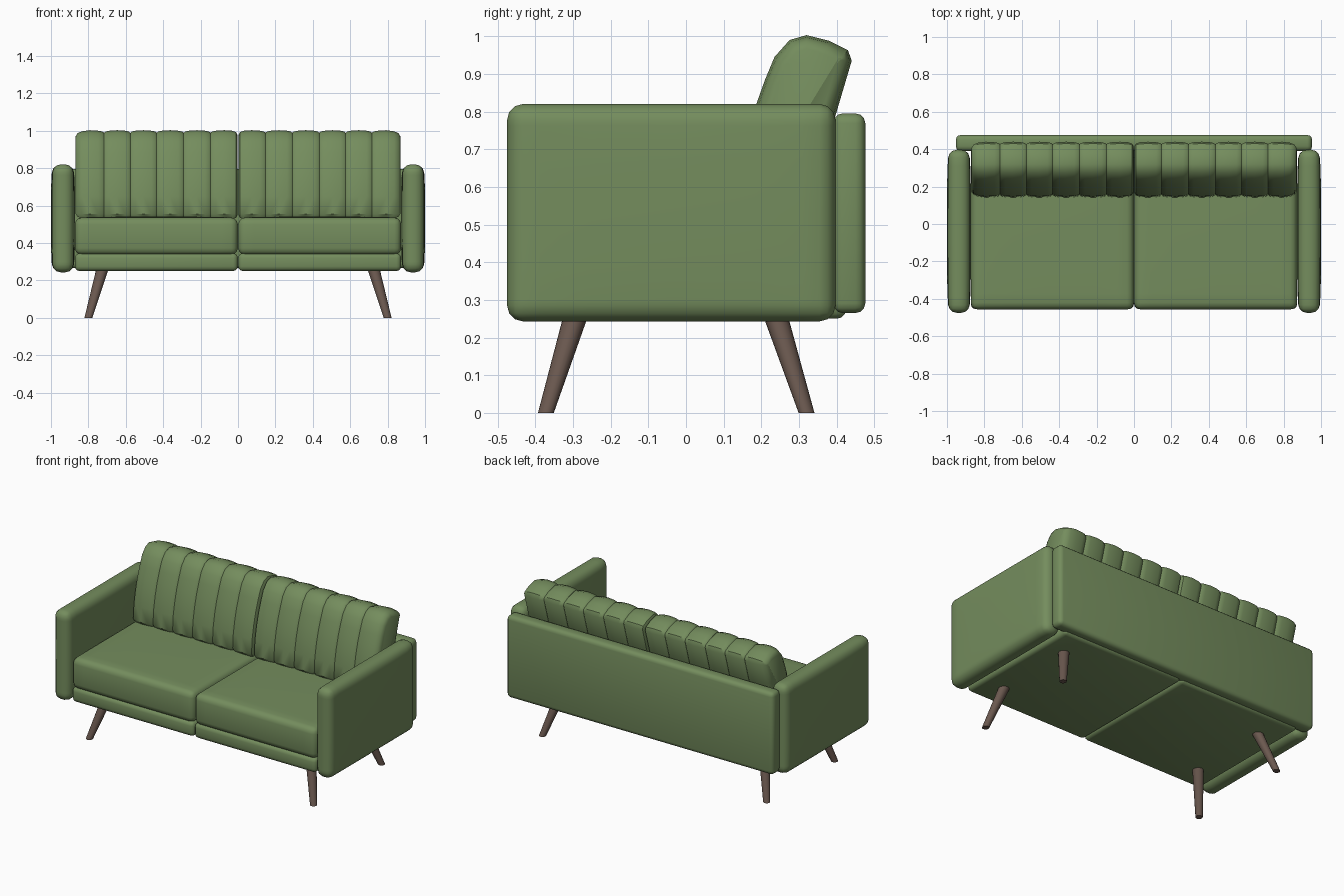
import bpy, bmesh, math
from mathutils import Vector

if "Cube" in bpy.data.objects:
    bpy.data.objects.remove(bpy.data.objects["Cube"])


def material(name, rgb):
    m = bpy.data.materials.new(name)
    m.diffuse_color = (*rgb, 1)
    m.use_nodes = True
    m.node_tree.nodes["Principled BSDF"].inputs["Base Color"].default_value = m.diffuse_color
    return m


GREEN = material("green_fabric", (0.175, 0.265, 0.110))
WOOD = material("brown_wood", (0.145, 0.098, 0.078))


def finish(name, bm, mat, mirror=True, angle=40):
    """Turn a bmesh into a smooth object, optionally mirrored over x."""
    bmesh.ops.recalc_face_normals(bm, faces=bm.faces[:])
    for f in bm.faces:
        f.smooth = True
    for e in bm.edges:
        if len(e.link_faces) == 2:
            e.smooth = e.calc_face_angle(0) < math.radians(angle)
    me = bpy.data.meshes.new(name)
    bm.to_mesh(me)
    bm.free()
    me.materials.append(mat)
    ob = bpy.data.objects.new(name, me)
    bpy.context.collection.objects.link(ob)
    if mirror:
        mod = ob.modifiers.new("mirror", 'MIRROR')
        mod.use_mirror_merge = False
    return ob


def padded_box(name, lo, hi, bevel, axis=2, puff=0.0, mirror=True):
    """Rounded box whose faces along one axis swell outward by puff."""
    lo, hi = Vector(lo), Vector(hi)
    c, h = (lo + hi) / 2, (hi - lo) / 2
    bm = bmesh.new()
    bmesh.ops.create_cube(bm, size=2)
    for v in bm.verts:
        v.co = Vector([c[i] + v.co[i] * h[i] for i in range(3)])
    bmesh.ops.bevel(bm, geom=bm.edges[:], offset=bevel, segments=3,
                    profile=0.5, affect='EDGES')
    others = [i for i in range(3) if i != axis]
    if puff:
        for i in others:
            n = Vector([float(i == k) for k in range(3)])
            for t in (-0.8, -0.5, 0, 0.5, 0.8):
                p = c + n * h[i] * t
                bmesh.ops.bisect_plane(bm, geom=bm.verts[:] + bm.edges[:] + bm.faces[:],
                                       plane_co=p, plane_no=n)
        for v in bm.verts:
            w = 1.0
            for i in others:
                w *= 1 - min(1, abs((v.co[i] - c[i]) / h[i])) ** 4
            v.co[axis] += puff * w * (v.co[axis] - c[axis]) / h[axis]
    return finish(name, bm, GREEN, mirror)


# Upholstered frame and seats
padded_box("armrests", (0.882, -0.475, 0.243), (0.99, 0.397, 0.82), 0.042, 0, 0.011)
padded_box("back_panel", (-0.952, 0.39, 0.265), (0.952, 0.476, 0.795), 0.026, mirror=False)
padded_box("seat_bases", (0.001, -0.455, 0.25), (0.872, 0.425, 0.345), 0.025)
padded_box("seat_cushions", (0.001, -0.457, 0.337), (0.872, 0.39, 0.535), 0.036, 2, 0.006)

# Back cushions: tilted profile swept over six puffed channels
PROFILE = [Vector(p) for p in (
    (0.165, 0.525), (0.142, 0.555), (0.148, 0.65), (0.165, 0.74), (0.185, 0.815),
    (0.21, 0.885), (0.235, 0.945), (0.275, 0.99), (0.32, 1.003), (0.38, 0.988),
    (0.43, 0.963), (0.44, 0.935), (0.40, 0.80), (0.365, 0.68), (0.33, 0.56), (0.305, 0.525))]


def inset_profile(d):
    out, n = [], len(PROFILE)
    for i, p in enumerate(PROFILE):
        t = (PROFILE[(i + 1) % n] - PROFILE[i - 1]).normalized()
        out.append(p + Vector((t.y, -t.x)) * d)
    return out


SEAMS = (0.002, 0.147, 0.291, 0.435, 0.576, 0.716, 0.87)
sections = []
for k in range(6):
    a, b = SEAMS[k], SEAMS[k + 1]
    for t, d in ((0, 0.014), (0.06, 0.007), (0.2, 0.003), (0.5, 0), (0.8, 0.003), (0.94, 0.007)):
        sections.append((a + (b - a) * t, d))
sections[0] = (SEAMS[0], 0.026)
sections[1] = (0.010, 0.010)
sections[-2:] = [(0.835, 0.006), (0.858, 0.016)]
sections.append((SEAMS[-1], 0.036))

bm = bmesh.new()
rings = [[bm.verts.new((x, p.x, p.y)) for p in inset_profile(d)] for x, d in sections]
for r, s in zip(rings, rings[1:]):
    for i in range(len(r)):
        j = (i + 1) % len(r)
        bm.faces.new((r[i], r[j], s[j], s[i]))
bm.faces.new(rings[0])
bm.faces.new(rings[-1])
finish("channelled_back_cushions", bm, GREEN)


# Splayed tapered legs with level feet
def legs(name, top, bottom):
    bm = bmesh.new()
    n, ends = 16, []
    for (x, y, z), r in ((top, 0.033), (bottom, 0.021)):
        ends.append([bm.verts.new((x + r * math.cos(2 * math.pi * i / n),
                                   y + r * math.sin(2 * math.pi * i / n), z))
                     for i in range(n)])
    for i in range(n):
        j = (i + 1) % n
        bm.faces.new((ends[0][i], ends[0][j], ends[1][j], ends[1][i]))
    for e in ends:
        bm.faces.new(e)
    finish(name, bm, WOOD)


legs("front_legs", (0.725, -0.292, 0.26), (0.80, -0.372, 0))
legs("rear_legs", (0.725, 0.237, 0.26), (0.80, 0.32, 0))
